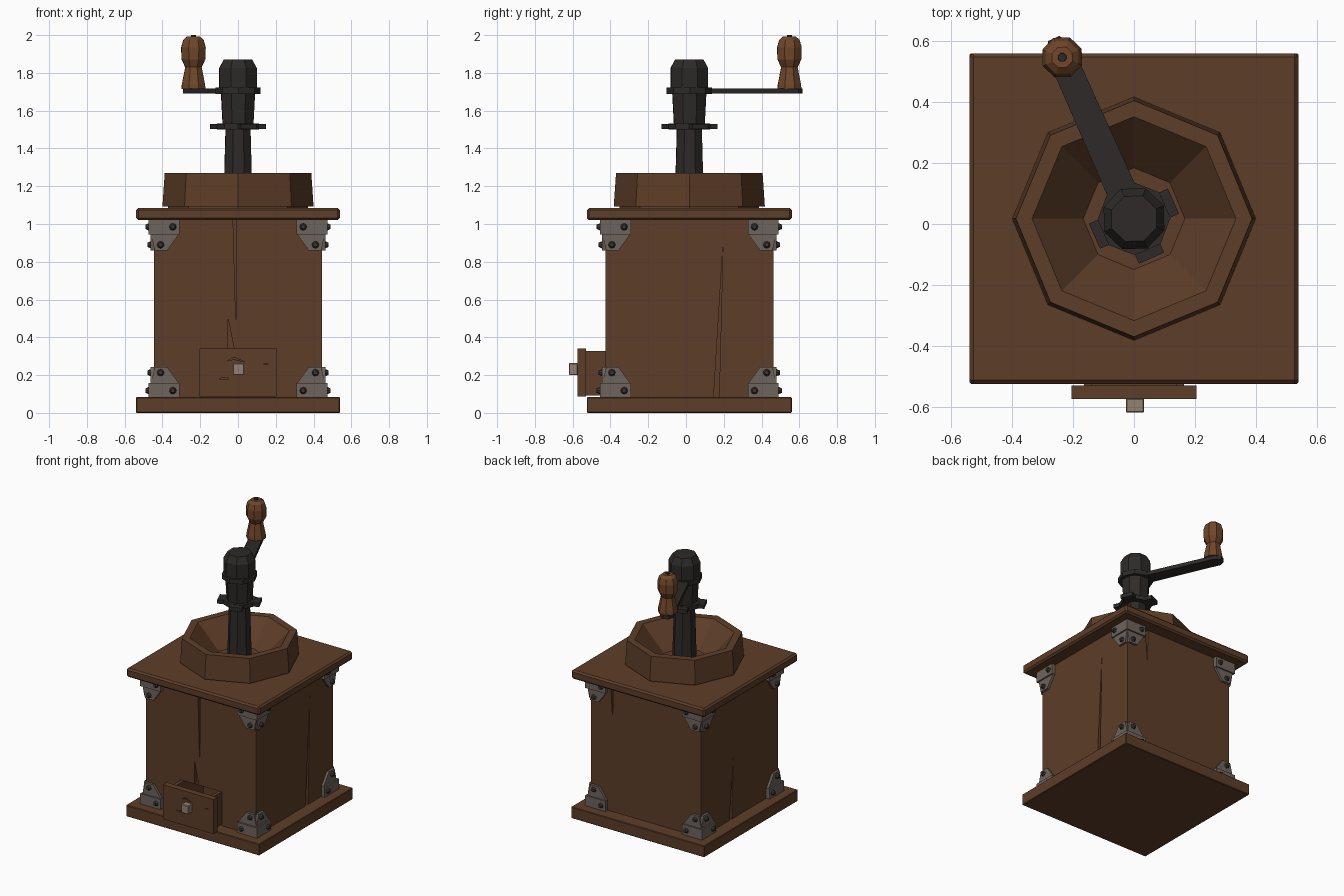
import bpy, bmesh, math
from mathutils import Matrix, Vector

if "Cube" in bpy.data.objects:
    bpy.data.objects.remove(bpy.data.objects["Cube"])

CY = 0.0175          # the box sits slightly behind the origin because of the drawer
TURN = math.radians(114)   # crank direction


def material(name, rgb):
    m = bpy.data.materials.new(name)
    m.diffuse_color = (*rgb, 1)
    m.use_nodes = True
    m.node_tree.nodes["Principled BSDF"].inputs["Base Color"].default_value = m.diffuse_color
    return m


WOOD = material("wood", (0.11, 0.047, 0.021))
GRIP = material("grip_wood", (0.16, 0.061, 0.023))
IRON = material("dark_iron", (0.026, 0.023, 0.021))
STEEL = material("bracket_steel", (0.155, 0.127, 0.107))
RIVET = material("rivet_steel", (0.045, 0.04, 0.035))
PULL = material("pull_metal", (0.30, 0.22, 0.17))


def prism(bm, pts, lo, hi, axis="z"):
    """Extrude a flat outline along an axis."""
    place = {"z": lambda a, b, c: (a, b, c),
             "y": lambda a, b, c: (a, c, b),
             "x": lambda a, b, c: (c, a, b)}[axis]
    rings = [[bm.verts.new(place(a, b, c)) for a, b in pts] for c in (lo, hi)]
    n = len(pts)
    bm.faces.new(rings[0])
    bm.faces.new(rings[1])
    for i in range(n):
        j = (i + 1) % n
        bm.faces.new((rings[0][i], rings[0][j], rings[1][j], rings[1][i]))


def box(bm, x0, x1, y0, y1, z0, z1):
    prism(bm, [(x0, y0), (x1, y0), (x1, y1), (x0, y1)], z0, z1)


def lathe(bm, profile, sides=8, turn=0.0, cx=0.0, cy=0.0, closed=False):
    """Revolve (radius, z) points; open profiles are capped at both ends."""
    rings = []
    for r, z in profile:
        rings.append([bm.verts.new((cx + r * math.cos(turn + k * math.tau / sides),
                                    cy + r * math.sin(turn + k * math.tau / sides), z))
                      for k in range(sides)])
    pairs = list(zip(rings, rings[1:]))
    if closed:
        pairs.append((rings[-1], rings[0]))
    else:
        bm.faces.new(rings[0])
        bm.faces.new(rings[-1])
    for a, b in pairs:
        for k in range(sides):
            j = (k + 1) % sides
            bm.faces.new((a[k], a[j], b[j], b[k]))


def finish(name, bm, mat=None, bevel=0.0):
    bmesh.ops.recalc_face_normals(bm, faces=bm.faces)
    me = bpy.data.meshes.new(name)
    bm.to_mesh(me)
    bm.free()
    ob = bpy.data.objects.new(name, me)
    bpy.context.collection.objects.link(ob)
    ob.location.y = CY
    if mat:
        me.materials.append(mat)
    if bevel:
        mod = ob.modifiers.new("edge", "BEVEL")
        mod.width, mod.segments = bevel, 1
    return ob


def carve(ob, cutter):
    cutter.hide_render = True
    mod = ob.modifiers.new("carve", "BOOLEAN")
    mod.operation, mod.solver, mod.object = "DIFFERENCE", "EXACT", cutter
    bpy.context.view_layer.objects.active = ob
    bpy.ops.object.modifier_apply(modifier=mod.name)
    bpy.data.objects.remove(cutter)


# Base board and lid
bm = bmesh.new()
box(bm, -0.54, 0.54, -0.5425, 0.5425, 0, 0.083)
finish("base_board", bm, WOOD, 0.004)
bm = bmesh.new()
box(bm, -0.54, 0.54, -0.5425, 0.5425, 1.02, 1.085)
finish("lid_board", bm, WOOD, 0.012)

# Box body, with drawer opening and splits in the wood
bm = bmesh.new()
box(bm, -0.445, 0.445, -0.445, 0.445, 0.07, 1.03)
body = finish("box_body", bm, WOOD)
bm = bmesh.new()
box(bm, -0.17, 0.17, -0.5, -0.17, 0.09, 0.33)
prism(bm, [(-0.027, 1.05), (-0.007, 1.05), (-0.011, 0.46)], -0.5, -0.42, "y")
prism(bm, [(-0.055, 0.335), (-0.02, 0.335), (-0.053, 0.50)], -0.5, -0.42, "y")
prism(bm, [(0.127, 0.05), (0.157, 0.05), (0.178, 0.89)], 0.42, 0.5, "x")
prism(bm, [(0.265, 1.05), (0.29, 1.05), (0.27, 0.76)], 0.42, 0.5, "y")
prism(bm, [(0.09, 0.05), (0.12, 0.05), (0.07, 0.54)], -0.5, -0.42, "x")
carve(body, finish("body_cutter", bm))

# Drawer front with small scratches, tray and pull
bm = bmesh.new()
box(bm, -0.205, 0.205, -0.5925, -0.5475, 0.088, 0.34)
front = finish("drawer_front", bm, WOOD)
bm = bmesh.new()
for pts in ([(-0.11, 0.182), (-0.05, 0.176), (-0.05, 0.186)],
            [(-0.06, 0.274), (-0.02, 0.284), (0.035, 0.27), (-0.02, 0.294)],
            [(0.13, 0.258), (0.16, 0.255), (0.16, 0.263)]):
    prism(bm, pts, -0.65, -0.58, "y")
carve(front, finish("scratch_cutter", bm))
bm = bmesh.new()
box(bm, -0.165, 0.165, -0.5475, -0.19, 0.093, 0.115)
for x in (-0.165, 0.14):
    box(bm, x, x + 0.025, -0.5475, -0.19, 0.115, 0.328)
box(bm, -0.14, 0.14, -0.215, -0.19, 0.115, 0.328)
finish("drawer_tray", bm, WOOD)
bm = bmesh.new()
box(bm, -0.027, 0.033, -0.6375, -0.59, 0.2, 0.263)
finish("drawer_pull", bm, PULL, 0.004)

# Corner brackets and rivets, mirrored to all eight corners
for sx, xn in ((-1, "left"), (1, "right")):
    for sy, yn in ((-1, "front"), (1, "back")):
        for top in (False, True):
            label = f"{'upper' if top else 'lower'}_{yn}_{xn}"
            zz = (lambda h: 1.02 - h) if top else (lambda h: 0.083 + h)
            bm = bmesh.new()
            ell = [(0.31, 0.44), (0.44, 0.44), (0.44, 0.31),
                   (0.473, 0.31), (0.473, 0.473), (0.31, 0.473)]
            prism(bm, [(sx * a, sy * b) for a, b in ell], zz(0), zz(0.075))
            tab = [(0.31, 0.07), (0.375, 0.16), (0.44, 0.16), (0.462, 0.07)]
            prism(bm, [(sx * a, zz(h)) for a, h in tab], sy * 0.44, sy * 0.462, "y")
            prism(bm, [(sy * a, zz(h)) for a, h in tab], sx * 0.44, sx * 0.462, "x")
            finish(label + "_bracket", bm, STEEL)
            bm = bmesh.new()
            for u, h, d in ((0.345, 0.035, 0.48), (0.41, 0.13, 0.469)):
                for pos, out in (((sx * u, sy * d, zz(h)), (0, sy, 0)),
                                 ((sx * d, sy * u, zz(h)), (sx, 0, 0))):
                    rot = Vector((0, 0, 1)).rotation_difference(Vector(out))
                    bmesh.ops.create_cone(
                        bm, cap_ends=True, segments=8, radius1=0.021, radius2=0.011,
                        depth=0.022,
                        matrix=Matrix.Translation(pos) @ rot.to_matrix().to_4x4())
            finish(label + "_rivets", bm, RIVET)

# Octagonal hopper
bm = bmesh.new()
lathe(bm, [(0.37, 1.08), (0.37, 1.093), (0.40, 1.093), (0.388, 1.27),
           (0.335, 1.27), (0.167, 1.10), (0.05, 1.10), (0.05, 1.08)], closed=True)
finish("hopper_bowl", bm, WOOD)

# Central shaft and crank hub
bm = bmesh.new()
lathe(bm, [(0.083, 1.09), (0.078, 1.27), (0.071, 1.51), (0.088, 1.53), (0.097, 1.69),
           (0.107, 1.72), (0.107, 1.825), (0.08, 1.872)], turn=TURN)
finish("shaft", bm, IRON)
bm = bmesh.new()
lathe(bm, [(0.12, 1.688), (0.12, 1.722)], turn=TURN + math.pi / 8)
finish("crank_collar", bm, IRON)

# Four-lobed adjusting nut
bm = bmesh.new()
lathe(bm, [(0.11, 1.5), (0.11, 1.532)], turn=TURN + math.pi / 8)
for k in range(4):
    m = Matrix.Rotation(TURN + k * math.pi / 2, 2)
    lobe = [m @ Vector(p) for p in ((0.05, -0.045), (0.142, -0.045),
                                    (0.142, 0.045), (0.05, 0.045))]
    prism(bm, [tuple(p) for p in lobe], 1.502, 1.53)
finish("adjusting_nut", bm, IRON)

# Crank arm with an angular rounded end
L = 0.58
m = Matrix.Rotation(TURN, 2)
arm = [(0.05, -0.05), (L - 0.06, -0.046), (L + 0.03, -0.046), (L + 0.068, -0.02),
       (L + 0.068, 0.02), (L + 0.03, 0.046), (L - 0.06, 0.046), (0.05, 0.05)]
bm = bmesh.new()
prism(bm, [tuple(m @ Vector(p)) for p in arm], 1.69, 1.718)
finish("crank_arm", bm, IRON)

# Turned handle grip and its pin
gx, gy = m @ Vector((L, 0))
bm = bmesh.new()
lathe(bm, [(0.068, 1.716), (0.066, 1.738), (0.047, 1.83), (0.068, 1.872),
           (0.07, 1.935), (0.058, 1.975), (0.036, 1.993)], turn=TURN, cx=gx, cy=gy)
finish("crank_grip", bm, GRIP)
bm = bmesh.new()
lathe(bm, [(0.017, 1.98), (0.014, 2.0)], turn=TURN, cx=gx, cy=gy)
finish("grip_pin", bm, IRON)
